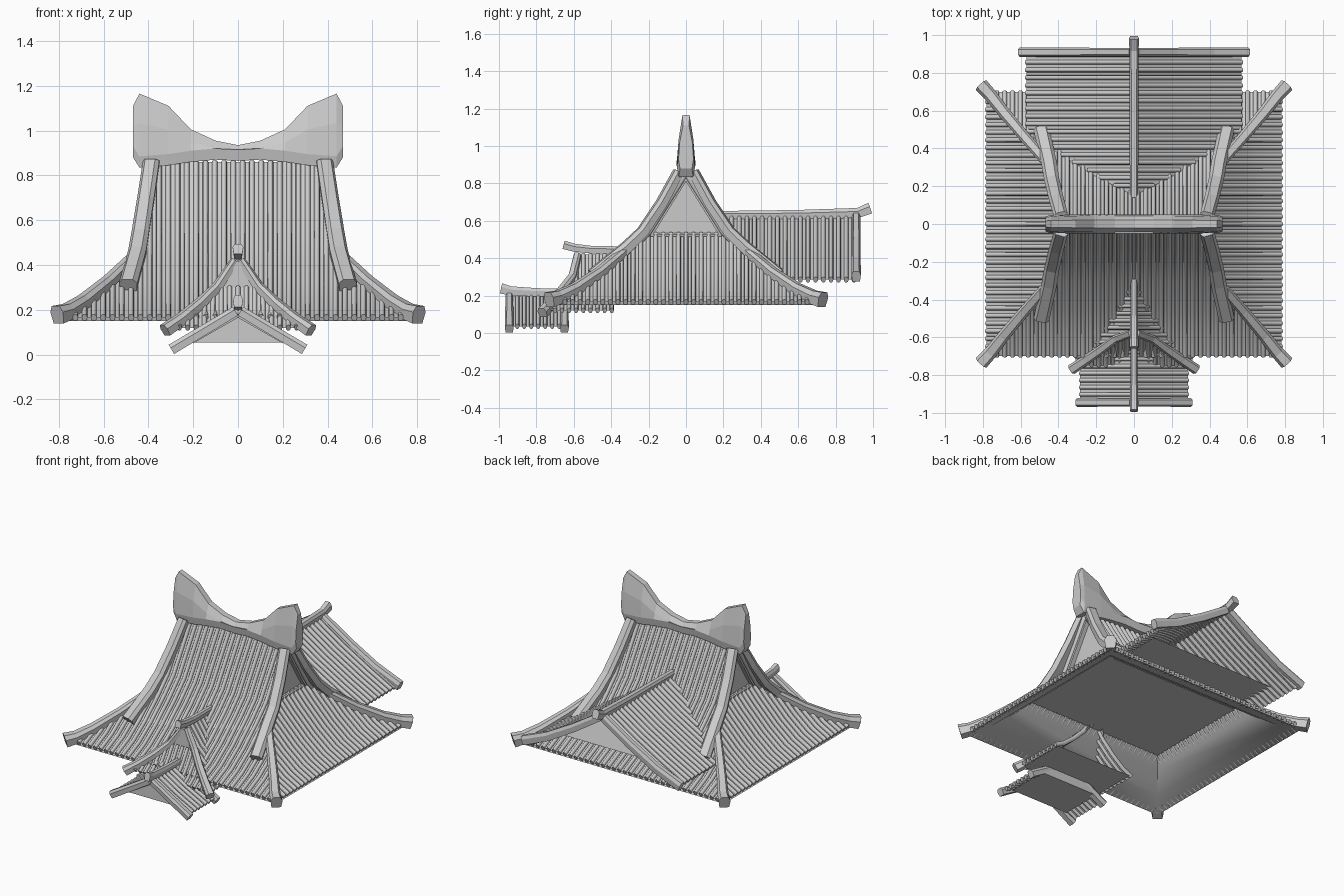
import bpy, bmesh, math
from mathutils import Vector

if "Cube" in bpy.data.objects:
    bpy.data.objects.remove(bpy.data.objects["Cube"])

def finish(bm, name, smooth=False):
    bmesh.ops.recalc_face_normals(bm, faces=bm.faces)
    me = bpy.data.meshes.new(name)
    bm.to_mesh(me)
    bm.free()
    ob = bpy.data.objects.new(name, me)
    bpy.context.collection.objects.link(ob)
    if smooth:
        for p in me.polygons:
            p.use_smooth = True
        me.set_sharp_from_angle(angle=math.radians(46))
    return ob

def loft(bm, rings, caps=True):
    vs = [[bm.verts.new(p) for p in r] for r in rings]
    n = len(vs[0])
    for a, b in zip(vs, vs[1:]):
        for i in range(n):
            bm.faces.new((a[i], a[(i + 1) % n], b[(i + 1) % n], b[i]))
    if caps:
        bm.faces.new(vs[0])
        bm.faces.new(vs[-1][::-1])

def beam(name, pts, w, h):
    """Chamfered ridge bar; w, h are (start, end) half width and height."""
    pts = [Vector(p) for p in pts]
    rings, n = [], len(pts) - 1
    for i, p in enumerate(pts):
        t = (pts[min(i + 1, n)] - pts[max(i - 1, 0)]).normalized()
        s = t.cross(Vector((0, 0, 1))).normalized()
        up = s.cross(t)
        k = i / n
        a, b = w[0] + (w[1] - w[0]) * k, h[0] + (h[1] - h[0]) * k
        rings.append([p + s * a * x + up * b * y for x, y in
                      ((-.8, 0), (.8, 0), (1, .65), (.6, 1), (-.6, 1), (-1, .65))])
    bm = bmesh.new()
    loft(bm, rings)
    return finish(bm, name)

def panel(name, pts):
    bm = bmesh.new()
    bm.faces.new([bm.verts.new(p) for p in pts])
    return finish(bm, name)

def slope(name, st, place, step=.041, r=.0125):
    """Tiled slope: stations are (distance, z, u_low, u_high) from ridge to eave."""
    bm = bmesh.new()
    rows = [(bm.verts.new(place(lo, d, z)), bm.verts.new(place(hi, d, z))) for d, z, lo, hi in st]
    for a, b in zip(rows, rows[1:]):
        bm.faces.new((a[0], a[1], b[1], b[0]))
    S = 10
    lo_all, hi_all = min(s[2] for s in st), max(s[3] for s in st)
    count = max(1, round((hi_all - lo_all - 2 * r) / step))
    for k in range(count + 1):
        u = lo_all + r + (hi_all - lo_all - 2 * r) * k / count
        path = []
        for i in range((len(st) - 1) * S + 1):
            j = min(i // S, len(st) - 2)
            f = i / S - j
            d, z, lo, hi = [a + (b - a) * f for a, b in zip(st[j], st[j + 1])]
            if lo <= u <= hi:
                path.append((i, d, z))
        if len(path) < 2:
            continue
        path = [p for q, p in enumerate(path) if q in (0, len(path) - 1) or p[0] % S == 0]
        rings = []
        for q, (_, d, z) in enumerate(path):
            a, b = path[max(q - 1, 0)], path[min(q + 1, len(path) - 1)]
            dd, dz = b[1] - a[1], b[2] - a[2]
            l = math.hypot(dd, dz)
            rings.append([place(u + r * math.cos(g), d - dz / l * r * 1.4 * math.sin(g),
                                z + dd / l * r * 1.4 * math.sin(g))
                          for g in [math.pi * m / 5 for m in range(10)]])
        loft(bm, rings)
    return finish(bm, name, True)

# Main roof: front/back slopes, side slopes, ridges and gables
main = [(0, .86, .40), (.1, .70, .40), (.2, .54, .40), (.3, .44, .44),
        (.45, .31, .57), (.58, .22, .68), (.70, .165, .78)]
side = [(.36, .53, .2)] + [(x, z, y) for y, z, x in main[3:]]
for s, nm in ((-1, "front"), (1, "back")):
    slope("main_slope_" + nm, [(d, z, -w, w) for d, z, w in main],
          lambda u, d, z, s=s: (u, s * d, z))
for s, nm in ((-1, "left"), (1, "right")):
    slope("main_slope_" + nm, [(d, z, -w, w) for d, z, w in side],
          lambda u, d, z, s=s: (s * d, u, z))
    panel("gable_wall_" + nm, [(s * .36, -.2, .53), (s * .36, .2, .53), (s * .36, 0, .85)])
    beam("gable_sill_" + nm, [(s * .37, -.19, .515), (s * .37, .19, .515)], (.015, .015), (.02, .02))
    for t in (-1, 1):
        beam("gable_trim_" + nm, [(s * .375, 0, .81), (s * .375, t * .18, .52)], (.018, .018), (.025, .025))
        beam("descending_ridge_" + nm, [(s * .38, t * .02, .85), (s * .405, t * .11, .68),
             (s * .43, t * .21, .525), (s * .445, t * .30, .435), (s * .485, t * .48, .285)],
             (.038, .042), (.05, .065))
        beam("corner_ridge_" + nm, [(s * .42, t * .28, .455), (s * .57, t * .45, .305),
             (s * .68, t * .58, .21), (s * .75, t * .67, .16), (s * .80, t * .725, .14)],
             (.026, .038), (.042, .08))

# Curved soffit under the main roof, with a flat ceiling
bm = bmesh.new()
loft(bm, [[(-x, -y, z), (x, -y, z), (x, y, z), (-x, y, z)] for x, y, z in
          ((.78, .70, .15), (.68, .58, .195), (.57, .45, .285), (.52, .39, .345))], False)
finish(bm, "main_soffit", True)
panel("main_ceiling", [(-.52, -.39, .345), (.52, -.39, .345), (.52, .39, .345), (-.52, .39, .345)])

# Saddle-shaped main ridge with flared ends
half = [(.10, .87, .955, 1), (.21, .86, 1.005, 1), (.31, .845, 1.11, 1),
        (.44, .835, 1.165, .95), (.468, .88, 1.11, .8)]
secs = [(-x, b, t, k) for x, b, t, k in reversed(half)] + [(0, .865, .935, 1)] + half
bm = bmesh.new()
loft(bm, [[(x, y * k, z) for y, z in ((-.04, b), (-.05, b + .05), (-.042, b * .4 + t * .6), (-.02, t),
           (.02, t), (.042, b * .4 + t * .6), (.05, b + .05), (.04, b))] for x, b, t, k in secs])
finish(bm, "main_ridge")

# Rear wing: open-ended gable roof over a floor slab
wing = [(0, .62, .15, .91), (.2, .49, .25, .91), (.4, .375, .375, .91), (.57, .285, .48, .91)]
for s in (-1, 1):
    slope("wing_slope", wing, lambda u, d, z, s=s: (s * d, u, z))
    beam("wing_barge", [(0, .91, .60), (s * .2, .91, .47), (s * .4, .91, .355), (s * .59, .91, .275)],
         (.022, .025), (.05, .06))
panel("wing_floor", [(-.49, .385, .325), (.49, .385, .325), (.49, .75, .325), (-.49, .75, .325)])
beam("wing_ridge", [(0, .14, .61), (0, .6, .61), (0, .92, .615), (0, .995, .64)], (.022, .026), (.042, .06))

# Front dormer: half-hipped with a small gable
dorm = [(0, .42, -.57, -.31), (.08, .30, -.60, -.39), (.16, .22, -.65, -.39),
        (.24, .155, -.70, -.39), (.31, .12, -.75, -.39)]
for s in (-1, 1):
    slope("dormer_side_slope", dorm, lambda u, d, z, s=s: (s * d, u, z), .037, .011)
    beam("dormer_hip", [(0, -.575, .41), (s * .08, -.60, .29), (s * .16, -.655, .21),
         (s * .24, -.71, .14), (s * .315, -.76, .085)], (.02, .028), (.035, .055))
slope("dormer_front_slope", [(.60, .30, -.08, .08), (.65, .22, -.16, .16),
      (.70, .155, -.24, .24), (.75, .12, -.31, .31)], lambda u, d, z: (u, -d, z), .037, .011)
panel("dormer_gable", [(-.08, -.60, .30), (.08, -.60, .30), (0, -.60, .42)])
panel("dormer_floor", [(-.29, -.73, .115), (.29, -.73, .115), (.29, -.39, .115), (-.29, -.39, .115)])
beam("dormer_ridge", [(0, -.29, .425), (0, -.5, .425), (0, -.6, .435), (0, -.66, .45)],
     (.018, .024), (.038, .045))

# Small entrance porch
for s in (-1, 1):
    slope("porch_slope", [(0, .195, -.95, -.63), (.14, .11, -.95, -.63), (.285, .035, -.95, -.63)],
          lambda u, d, z, s=s: (s * d, u, z), .037, .011)
    for y in (-.945, -.65):
        beam("porch_barge", [(0, y, .175), (s * .14, y, .09), (s * .285, y, .003)], (.02, .024), (.045, .048))
    beam("porch_trim", [(0, -.925, .165), (s * .2, -.925, .05)], (.01, .01), (.02, .02))
panel("porch_gable", [(-.22, -.92, .055), (.22, -.92, .055), (0, -.92, .185)])
panel("porch_floor", [(-.22, -.92, .055), (.22, -.92, .055), (.22, -.63, .055), (-.22, -.63, .055)])
panel("porch_back", [(-.22, -.63, .055), (.22, -.63, .055), (0, -.63, .185)])
beam("porch_ridge", [(0, -.60, .195), (0, -.8, .195), (0, -.94, .2), (0, -.995, .212)],
     (.018, .022), (.04, .055))
